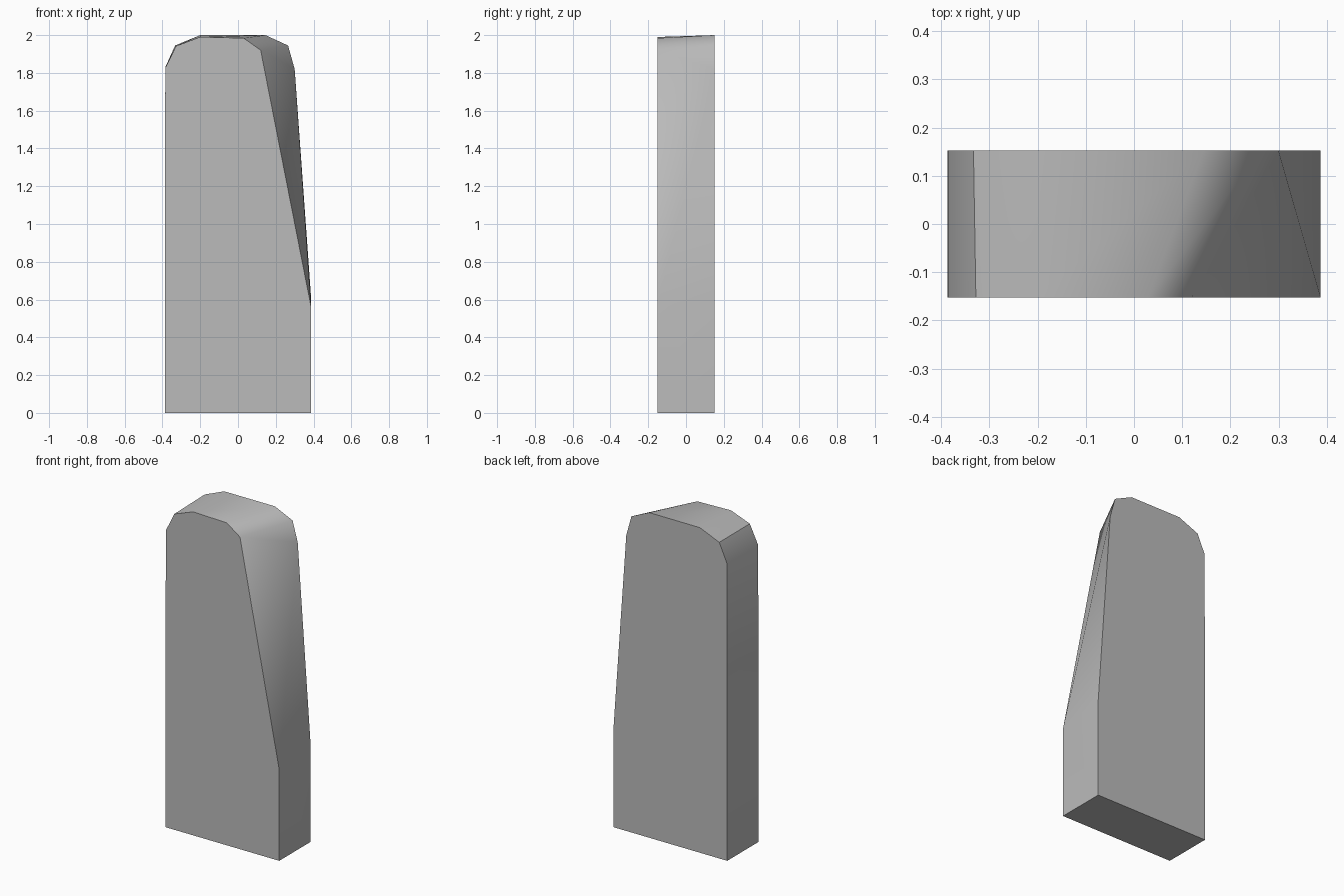
import bpy
import bmesh

cube = bpy.data.objects.get("Cube")
if cube:
    bpy.data.objects.remove(cube, do_unlink=True)

HALF_W, HALF_D = 0.387, 0.152

# Upper outlines (x, z) of the two flat faces, from the right side over the top
front_outline = [(HALF_W, 0.56), (0.12, 1.92), (0.03, 1.984), (-0.2, 1.99),
                 (-0.328, 1.942), (-0.385, 1.825)]
back_outline = [(HALF_W, 0.61), (0.3, 1.82), (0.265, 1.945), (0.145, 2.0),
                (-0.2, 2.0), (-0.333, 1.945), (-0.385, 1.83)]

material = bpy.data.materials.new("plain grey")
material.use_nodes = True
grey = (0.5, 0.5, 0.5, 1)
material.diffuse_color = grey
material.node_tree.nodes["Principled BSDF"].inputs["Base Color"].default_value = grey

# Slab: wrap a convex skin around both outlines
bm = bmesh.new()
for outline, y in ((front_outline, -HALF_D), (back_outline, HALF_D)):
    for x, z in outline + [(-HALF_W, 0), (HALF_W, 0)]:
        bm.verts.new((x, y, z))
bmesh.ops.convex_hull(bm, input=bm.verts[:])
bmesh.ops.recalc_face_normals(bm, faces=bm.faces[:])


def side(face):
    """Say which flat side a face belongs to, or that it is on the rim."""
    if abs(face.normal.y) > 0.999:
        return "front" if face.normal.y < 0 else "back"
    return "base" if face.normal.z < -0.9 else "rim"


# Rim is softly shaded; its borders and the left shoulder crease stay sharp
for face in bm.faces:
    face.smooth = True
for edge in bm.edges:
    a, b = edge.link_faces
    shoulder = all(abs(v.co.x + 0.33) < 0.01 for v in edge.verts)
    edge.smooth = side(a) == side(b) and not shoulder

mesh = bpy.data.meshes.new("standing_slab")
bm.to_mesh(mesh)
bm.free()
mesh.materials.append(material)
slab = bpy.data.objects.new("standing_slab", mesh)
bpy.context.collection.objects.link(slab)
